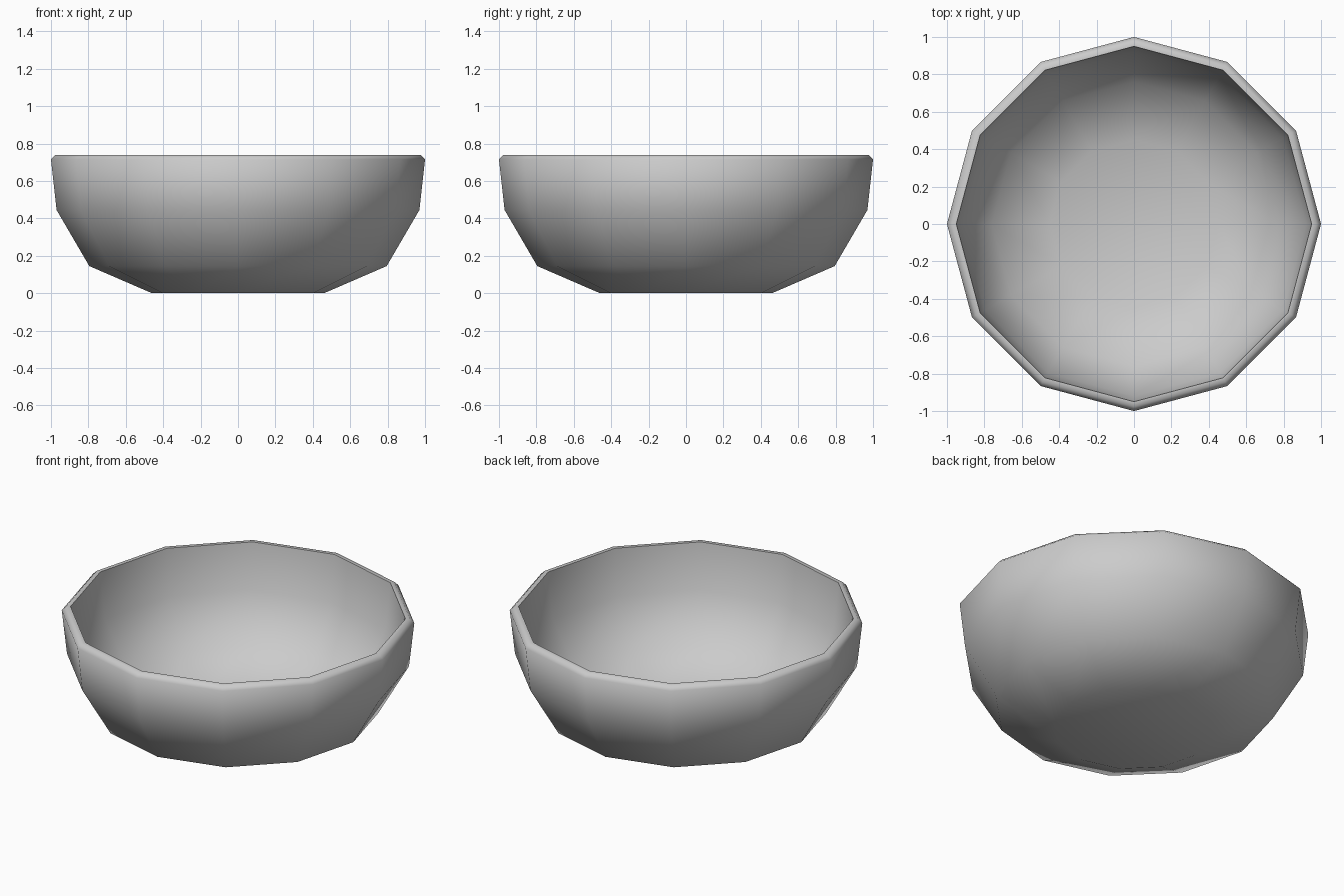
import bpy
import bmesh
from math import cos, sin, pi, radians

cube = bpy.data.objects.get("Cube")
if cube:
    bpy.data.objects.remove(cube, do_unlink=True)

SIDES = 12

# Bowl cross-section (radius, height): outer wall, rounded rim, inner wall
PROFILE = [(0.46, 0), (0.795, 0.145), (0.97, 0.445), (1.0, 0.715),
           (0.975, 0.74), (0.95, 0.74),
           (0.92, 0.455), (0.76, 0.18), (0.45, 0.05)]

grey = bpy.data.materials.new("light_grey")
grey.use_nodes = True
colour = (0.6, 0.6, 0.6, 1)
grey.diffuse_color = colour
grey.node_tree.nodes["Principled BSDF"].inputs["Base Color"].default_value = colour


def lathe(name, profile, material):
    """Spin a profile around z and close both ends with flat floors."""
    bm = bmesh.new()
    rings = [[bm.verts.new((r * cos(2 * pi * i / SIDES), r * sin(2 * pi * i / SIDES), z))
              for i in range(SIDES)] for r, z in profile]
    for low, high in zip(rings, rings[1:]):
        for i in range(SIDES):
            j = (i + 1) % SIDES
            bm.faces.new((low[i], low[j], high[j], high[i]))
    bm.faces.new(rings[0][::-1])
    bm.faces.new(rings[-1])
    bmesh.ops.recalc_face_normals(bm, faces=bm.faces)
    mesh = bpy.data.meshes.new(name)
    bm.to_mesh(mesh)
    bm.free()
    mesh.materials.append(material)
    obj = bpy.data.objects.new(name, mesh)
    bpy.context.collection.objects.link(obj)
    return obj


bowl = lathe("bowl", PROFILE, grey)

# Smooth walls, crisp inner lip
bpy.ops.object.select_all(action="DESELECT")
bowl.select_set(True)
bpy.context.view_layer.objects.active = bowl
bpy.ops.object.shade_smooth_by_angle(angle=radians(60))
